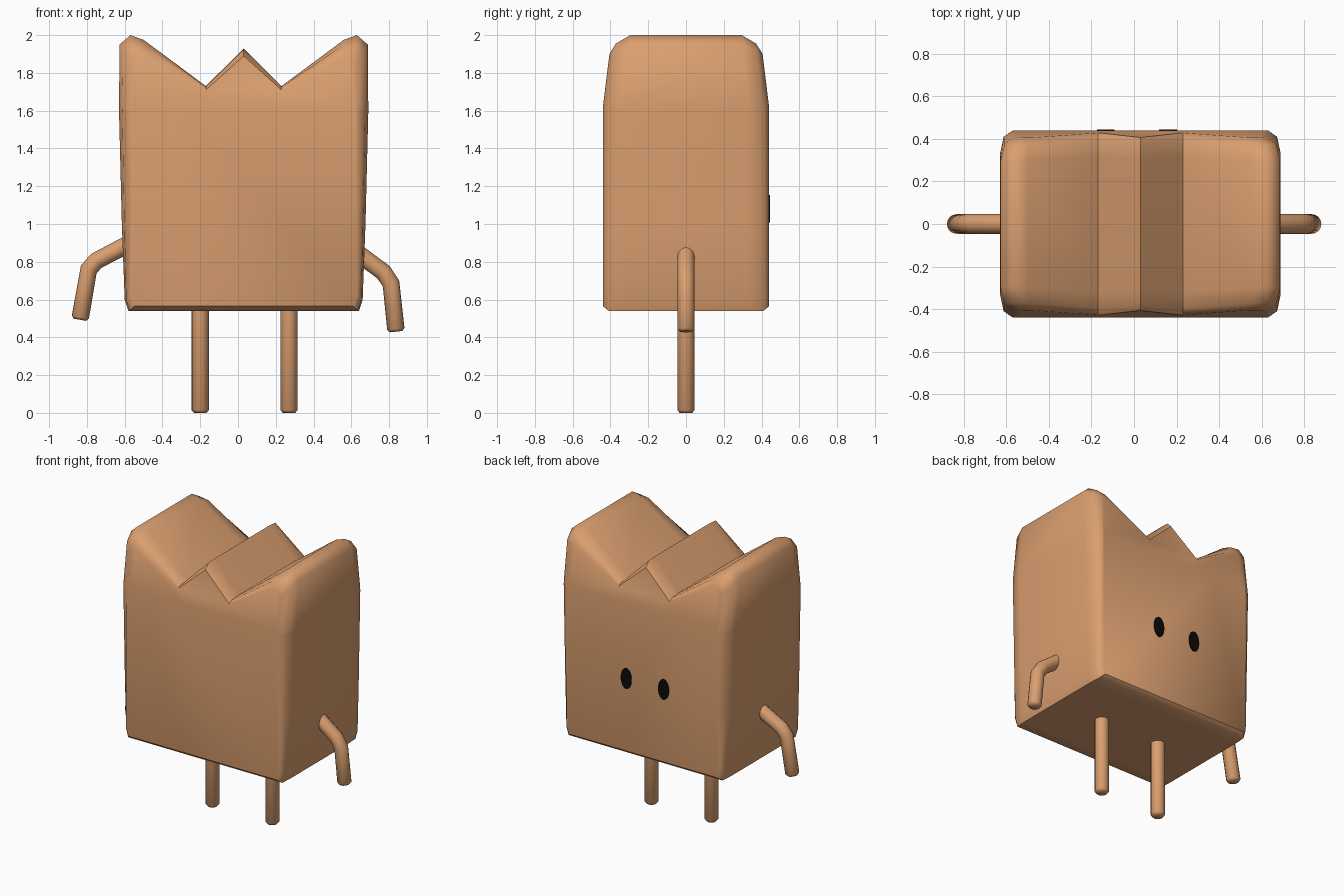
import bpy, bmesh, math
from mathutils import Vector

if "Cube" in bpy.data.objects:
    bpy.data.objects.remove(bpy.data.objects["Cube"])


def material(name, rgb):
    m = bpy.data.materials.new(name)
    m.diffuse_color = (*rgb, 1)
    m.use_nodes = True
    m.node_tree.nodes["Principled BSDF"].inputs["Base Color"].default_value = m.diffuse_color
    return m


TAN = material("warm tan", (0.70, 0.345, 0.16))
BLACK = material("black", (0.003, 0.003, 0.003))


def finish(name, bm, mat, angle=50):
    bmesh.ops.recalc_face_normals(bm, faces=bm.faces)
    me = bpy.data.meshes.new(name)
    bm.to_mesh(me)
    bm.free()
    ob = bpy.data.objects.new(name, me)
    bpy.context.collection.objects.link(ob)
    me.materials.append(mat)
    bpy.ops.object.select_all(action='DESELECT')
    ob.select_set(True)
    bpy.context.view_layer.objects.active = ob
    bpy.ops.object.shade_smooth_by_angle(angle=math.radians(angle))
    return ob


def bridge(bm, rings):
    for a, b in zip(rings, rings[1:]):
        for i in range(len(a)):
            j = (i + 1) % len(a)
            bm.faces.new((a[i], a[j], b[j], b[i]))


# body: crown-shaped half profiles (bottom to centre peak), lofted front to back
CX = 0.03
full = [(0.61, 0.54), (0.63, 0.60), (0.645, 1.0), (0.66, 1.6), (0.657, 1.95),
        (0.60, 2.0), (0.53, 1.975), (0.20, 1.73), (0, 1.93)]
mid = [(0.605, 0.54), (0.622, 0.60), (0.632, 1.0), (0.643, 1.6), (0.638, 1.91),
       (0.595, 1.955), (0.525, 1.945), (0.20, 1.725), (0, 1.925)]
face = [(0.58, 0.565), (0.60, 0.62), (0.60, 1.0), (0.60, 1.6), (0.59, 1.86),
        (0.56, 1.90), (0.50, 1.89), (0.20, 1.71), (0, 1.89)]

bm = bmesh.new()
rings = []
for half, y in ((face, -0.44), (mid, -0.41), (full, -0.33),
                (full, 0.33), (mid, 0.41), (face, 0.44)):
    loop = half + [(-u, z) for u, z in reversed(half[:-1])]
    rings.append([bm.verts.new((CX + u, y, z)) for u, z in loop])
bridge(bm, rings)
caps = [bm.faces.new(rings[0]), bm.faces.new(rings[-1])]
bmesh.ops.triangulate(bm, faces=caps)
bmesh.ops.bisect_plane(bm, geom=bm.verts[:] + bm.edges[:] + bm.faces[:],
                       plane_co=(0, 0, 1.62), plane_no=(0, 0, 1))
for v in bm.verts:                      # thin the body toward the crown tips
    v.co.y *= 1 - 0.28 * max(0, v.co.z - 1.62)
finish("body", bm, TAN)


# limbs: round tubes along a path in the xz plane, with a rounded tip
def limb(name, path, r=0.046, sides=16):
    pts = [Vector((x, 0, z)) for x, z in path]
    tip = (pts[-1] - pts[-2]).normalized()
    pts = pts[:-1] + [pts[-1] - tip * 0.015, pts[-1]]
    bm = bmesh.new()
    rings = []
    for i, p in enumerate(pts):
        a = pts[min(i + 1, len(pts) - 1)] - p
        b = p - pts[max(i - 1, 0)]
        d = (a.normalized() + b.normalized()).normalized()
        n = Vector((-d.z, 0, d.x))
        rr = r * 0.72 if i == len(pts) - 1 else r
        rings.append([bm.verts.new(p + rr * (n * math.cos(t) + Vector((0, math.sin(t), 0))))
                      for t in (2 * math.pi * k / sides for k in range(sides))])
    bridge(bm, rings)
    bm.faces.new(rings[0])
    bm.faces.new(rings[-1])
    finish(name, bm, TAN, 60)


limb("left_leg", [(-0.20, 0.60), (-0.20, 0.0)])
limb("right_leg", [(0.27, 0.60), (0.27, 0.0)])
limb("left_arm", [(-0.53, 0.92), (-0.75, 0.805), (-0.79, 0.76), (-0.837, 0.493)])
limb("right_arm", [(0.58, 0.885), (0.77, 0.745), (0.81, 0.685), (0.837, 0.43)])

# eyes: thin oval plates on the +y face
for name, x in (("left_eye", -0.133), ("right_eye", 0.16)):
    bm = bmesh.new()
    rings = [[bm.verts.new((x + 0.042 * math.cos(t), y, 1.08 + 0.073 * math.sin(t)))
              for t in (2 * math.pi * k / 24 for k in range(24))] for y in (0.437, 0.445)]
    bridge(bm, rings)
    bm.faces.new(rings[0])
    bm.faces.new(rings[1])
    finish(name, bm, BLACK, 30)
